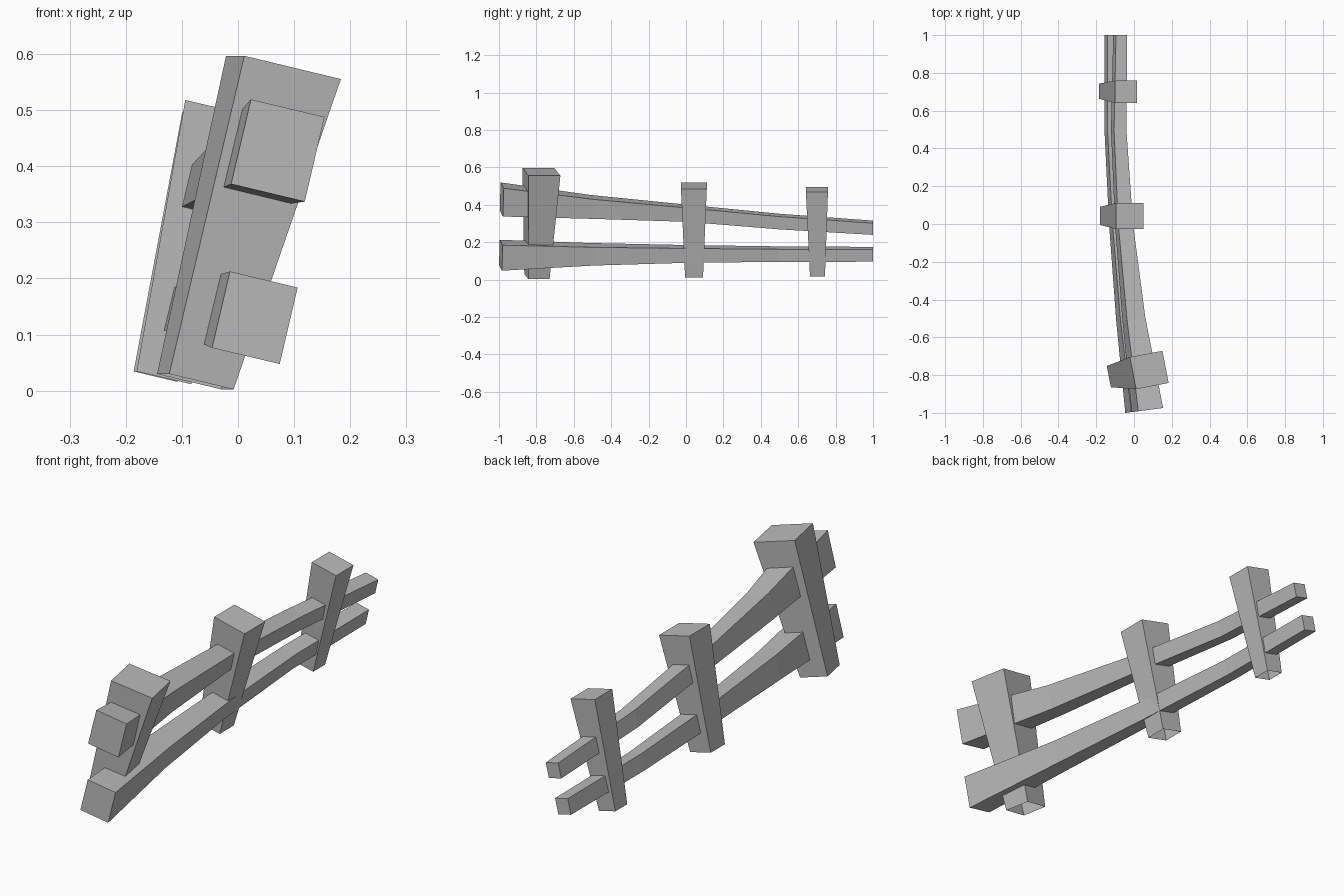
import bpy
import math
from mathutils import Vector

cube = bpy.data.objects.get("Cube")
if cube:
    bpy.data.objects.remove(cube, do_unlink=True)

GREY = 0.5
wood = bpy.data.materials.new("weathered grey")
wood.use_nodes = True
wood.diffuse_color = (GREY, GREY, GREY, 1)
wood.node_tree.nodes["Principled BSDF"].inputs["Base Color"].default_value = (GREY, GREY, GREY, 1)

LEAN = math.radians(13.3)  # the whole fence leans towards +x


def axes(yaw):
    """Across, along and up directions of a leaning, turned section."""
    across = Vector((math.cos(LEAN) * math.cos(yaw), math.cos(LEAN) * math.sin(yaw), -math.sin(LEAN)))
    along = Vector((-math.sin(yaw), math.cos(yaw), 0))
    return across, along, across.cross(along)


def ring(centre, a, b):
    """Four corners of a section, counter-clockwise seen against a x b."""
    c = Vector(centre)
    return [c - a - b, c + a - b, c + a + b, c - a + b]


def loft(name, rings, cap_start=True):
    """Join the sections into one flat-shaded beam."""
    verts = [v for r in rings for v in r]
    faces = []
    for k in range(len(rings) - 1):
        for i in range(4):
            j = (i + 1) % 4
            faces.append((4 * k + i, 4 * k + j, 4 * k + 4 + j, 4 * k + 4 + i))
    n = len(verts)
    faces.append((n - 4, n - 3, n - 2, n - 1))
    if cap_start:
        faces.append((3, 2, 1, 0))
    mesh = bpy.data.meshes.new(name)
    mesh.from_pydata(verts, [], faces)
    mesh.materials.append(wood)
    obj = bpy.data.objects.new(name, mesh)
    bpy.context.collection.objects.link(obj)
    return obj


def post(name, yaw, foot, foot_size, top, top_size):
    """Post widening to the top, open underneath."""
    across, along, _ = axes(yaw)
    rings = [ring(c, across * s[0] / 2, along * s[1] / 2)
             for c, s in ((foot, foot_size), (top, top_size))]
    loft(name, rings, cap_start=False)


def rail(name, stations):
    """Bent rail; stations are (x, y, z, width, height, yaw) from front to back."""
    rings = []
    for x, y, z, w, h, yaw in stations:
        across, _, up = axes(yaw)
        # the first corner order faces backwards along the rail
        rings.append(ring((x, y, z), up * h / 2, across * w / 2))
    loft(name, rings)


# Posts
post("front_post", 0.19, (-0.076, -0.797, 0.016), (0.12, 0.115), (0.081, -0.773, 0.576), (0.18, 0.173))
post("middle_post", 0, (-0.132, 0.043, 0.023), (0.1, 0.096), (-0.022, 0.042, 0.501), (0.148, 0.138))
post("back_post", 0, (-0.147, 0.703, 0.025), (0.08, 0.08), (-0.042, 0.7, 0.482), (0.118, 0.118))

# Rails
rail("upper_rail", [
    (0.071, -0.985, 0.428, 0.136, 0.155, 0.13),
    (-0.001, -0.5, 0.388, 0.1, 0.107, 0.12),
    (-0.053, 0, 0.355, 0.08, 0.076, 0.07),
    (-0.081, 0.5, 0.31, 0.067, 0.07, 0.02),
    (-0.073, 1, 0.277, 0.061, 0.064, 0),
])
rail("lower_rail", [
    (0.03, -0.99, 0.13, 0.125, 0.14, 0.13),
    (-0.035, -0.5, 0.135, 0.1, 0.1, 0.12),
    (-0.084, 0, 0.137, 0.08, 0.079, 0.07),
    (-0.116, 0.5, 0.136, 0.067, 0.069, 0.02),
    (-0.118, 1, 0.135, 0.062, 0.067, 0),
])
